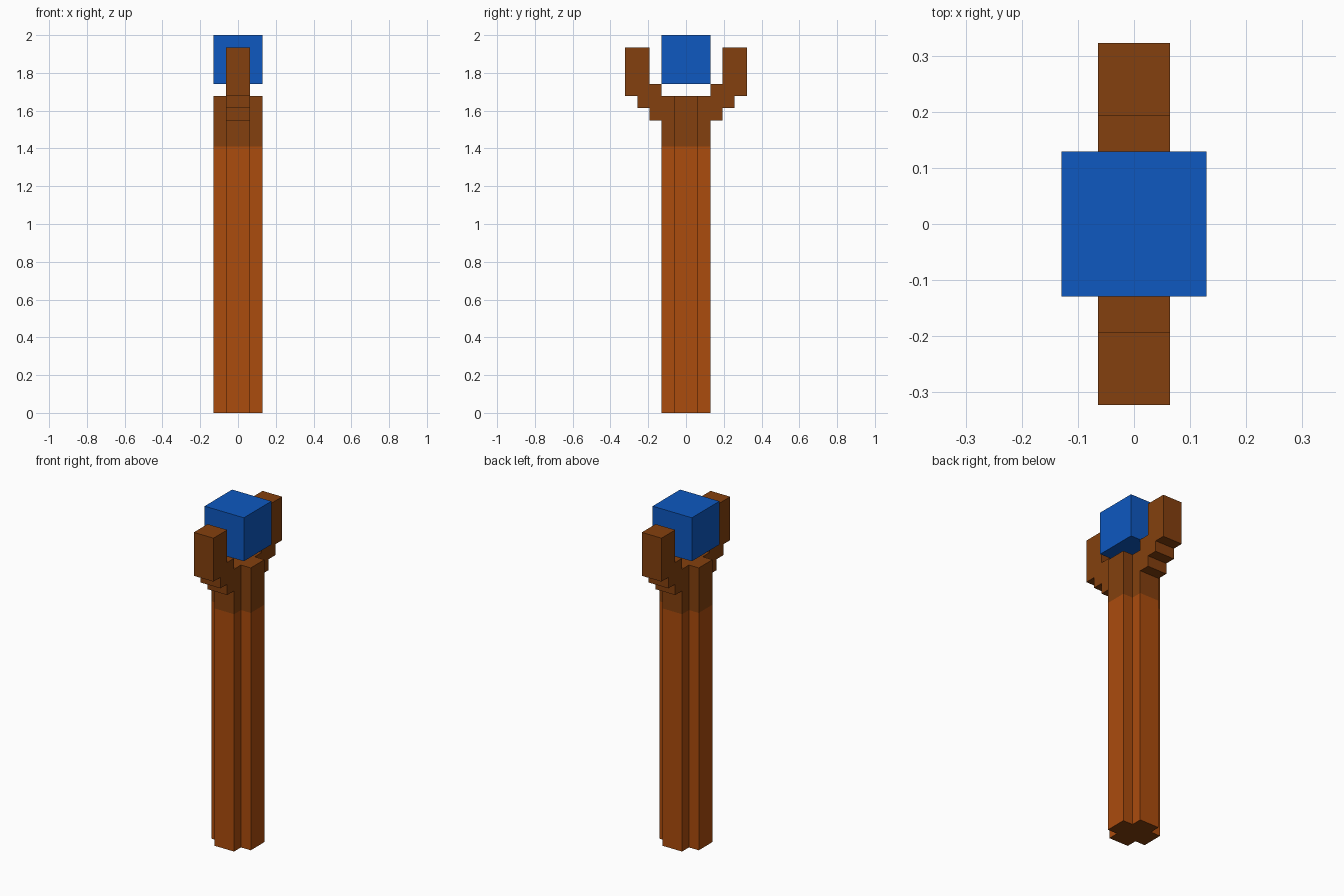
import bpy
import bmesh

U = 2 / 31  # one block unit

cube = bpy.data.objects.get("Cube")
if cube:
    bpy.data.objects.remove(cube, do_unlink=True)


def material(name, rgb):
    m = bpy.data.materials.new(name)
    m.use_nodes = True
    m.diffuse_color = (*rgb, 1)
    m.node_tree.nodes["Principled BSDF"].inputs["Base Color"].default_value = (*rgb, 1)
    return m


orange = material("orange wood", (0.41, 0.072, 0.004))
brown = material("dark brown wood", (0.231, 0.051, 0.0044))
blue = material("blue gem", (0.0044, 0.098, 0.527))


def extrude_profile(name, points, vector, mats):
    """Flat outline pushed along a vector into a solid."""
    bm = bmesh.new()
    face = bm.faces.new([bm.verts.new(p) for p in points])
    out = bmesh.ops.extrude_face_region(bm, geom=[face], use_keep_orig=True)
    moved = [g for g in out["geom"] if isinstance(g, bmesh.types.BMVert)]
    bmesh.ops.translate(bm, verts=moved, vec=vector)
    bmesh.ops.recalc_face_normals(bm, faces=bm.faces)
    mesh = bpy.data.meshes.new(name)
    bm.to_mesh(mesh)
    bm.free()
    for m in mats:
        mesh.materials.append(m)
    obj = bpy.data.objects.new(name, mesh)
    bpy.context.collection.objects.link(obj)
    return obj


# Staff: plus-shaped section, orange shaft below a dark head
quarter = [(2, -1), (2, 1), (1, 1)]
plus = []
for _ in range(4):
    plus += quarter
    quarter = [(-y, x) for x, y in quarter]
SPLIT = 1.41
for name, z0, z1, mat in (("staff_shaft", 0, SPLIT, orange),
                          ("staff_head", SPLIT, 26 * U, brown)):
    staff = extrude_profile(name, [(x * U, y * U, z0) for x, y in plus],
                            (0, 0, z1 - z0), [mat, brown])
    # Dark end grain underneath
    for f in staff.data.polygons:
        if f.normal.z < -0.5:
            f.material_index = 1

# Stepped prongs, front and back
prong = [(2, 24), (3, 24), (3, 25), (4, 25), (4, 26), (5, 26),
         (5, 30), (3, 30), (3, 27), (2, 27)]
for name, side in (("front_prong", -1), ("back_prong", 1)):
    extrude_profile(name, [(-U, side * y * U, z * U) for y, z in prong],
                    (2 * U, 0, 0), [brown])

# Inner foot of each prong, one block high on top of the staff head
# is absent: the head stays flat below the floating gem
square = [(-2, -2), (2, -2), (2, 2), (-2, 2)]
extrude_profile("floating_gem", [(x * U, y * U, 27 * U) for x, y in square],
                (0, 0, 4 * U), [blue])
